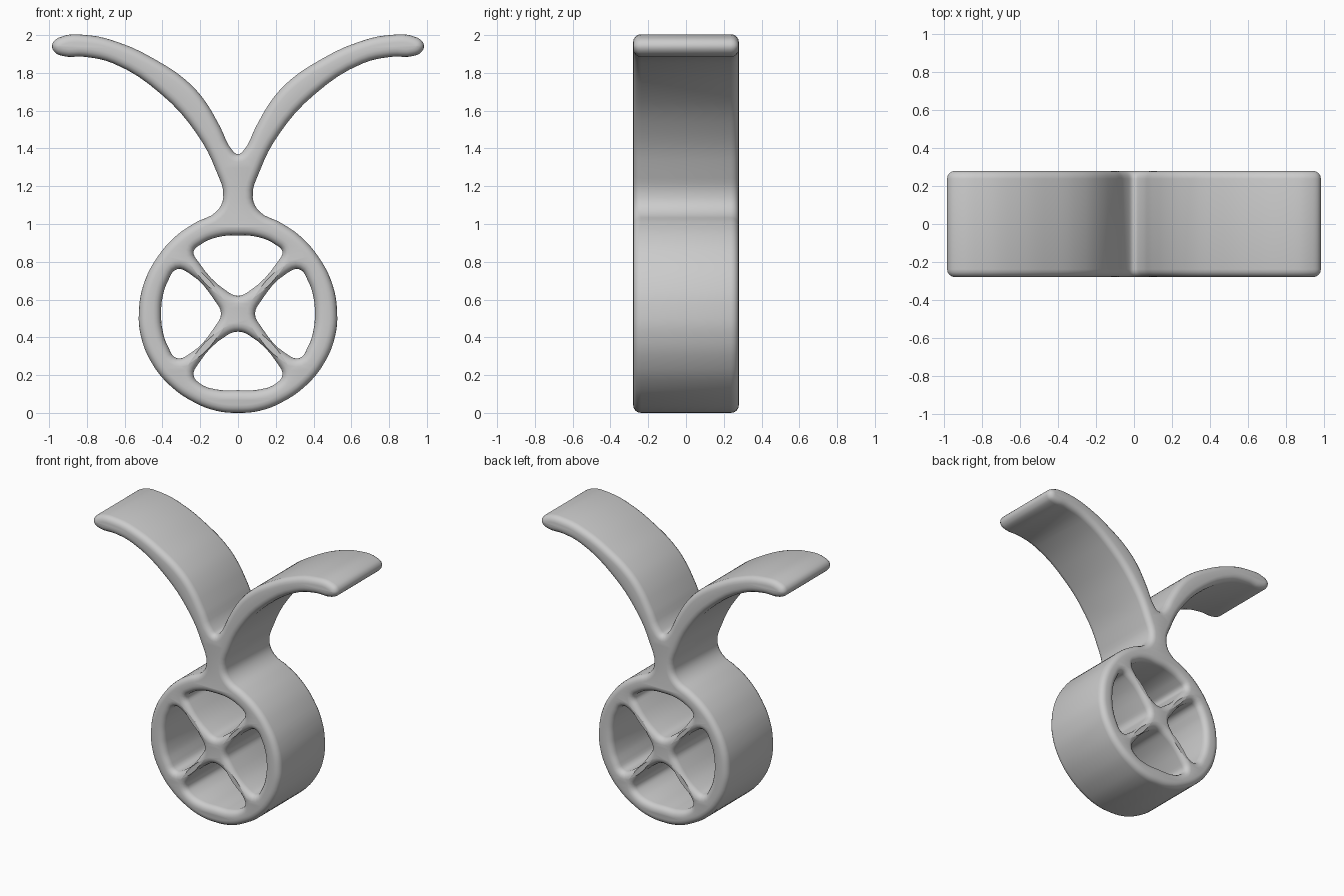
import bpy
import math

cube = bpy.data.objects.get("Cube")
if cube:
    bpy.data.objects.remove(cube, do_unlink=True)

HALF_DEPTH = 0.28
ROUND = 0.042

grey = bpy.data.materials.new("light grey")
grey.use_nodes = True
grey.diffuse_color = (0.6, 0.6, 0.6, 1)
grey.node_tree.nodes["Principled BSDF"].inputs["Base Color"].default_value = (0.6, 0.6, 0.6, 1)


def mirror_x(half):
    """Close a half outline whose first and last points lie on the centre line."""
    return half + [(-x, z) for x, z in reversed(half[1:-1])]


def mirror_z(half, mid):
    """Close a half outline whose first and last points lie at height mid."""
    return half + [(x, 2 * mid - z) for x, z in reversed(half[1:-1])]


def add_loop(curve, points):
    spline = curve.splines.new("BEZIER")
    spline.bezier_points.add(len(points) - 1)
    spline.use_cyclic_u = True
    spline.resolution_u = 4
    for bp, (x, z) in zip(spline.bezier_points, points):
        bp.co = (x, z, 0)
        bp.handle_left_type = bp.handle_right_type = "AUTO"


# Outer outline: wheel rim, neck, curved wing, notch between the wings
outline = mirror_x([
    (0, 0), (0.11, 0.01), (0.23, 0.055), (0.36, 0.145), (0.46, 0.27),
    (0.515, 0.41), (0.525, 0.53), (0.5, 0.68), (0.43, 0.82), (0.33, 0.935),
    (0.22, 1.01), (0.115, 1.065), (0.078, 1.14), (0.115, 1.28), (0.22, 1.48),
    (0.41, 1.69), (0.66, 1.85), (0.81, 1.885), (0.93, 1.89), (0.975, 1.915),
    (0.982, 1.955), (0.94, 1.99), (0.8, 2.0), (0.62, 1.957), (0.42, 1.86),
    (0.28, 1.765), (0.185, 1.665), (0.095, 1.515), (0.03, 1.39), (0, 1.37)])

# Four openings left between the crossed spokes
top_hole = mirror_x([(0, 0.94), (0.11, 0.93), (0.2, 0.89), (0.235, 0.855),
                     (0.21, 0.8), (0.06, 0.645), (0, 0.62)])
bottom_hole = mirror_x([(0, 0.12), (0.12, 0.125), (0.2, 0.155), (0.235, 0.2),
                        (0.21, 0.26), (0.06, 0.41), (0, 0.43)])
side_hole = mirror_z([(0.09, 0.525), (0.12, 0.59), (0.26, 0.74), (0.325, 0.76),
                      (0.37, 0.7), (0.4, 0.61), (0.407, 0.525)], 0.525)
other_side_hole = [(-x, z) for x, z in side_hole]

curve = bpy.data.curves.new("winged_wheel", "CURVE")
curve.dimensions = "2D"
curve.fill_mode = "BOTH"
for loop in (outline, top_hole, bottom_hole, side_hole, other_side_hole):
    add_loop(curve, loop)

# Full-depth extrusion with rounded rims kept inside the outline
curve.extrude = HALF_DEPTH - ROUND
curve.bevel_depth = ROUND
curve.offset = -ROUND
curve.bevel_resolution = 3
curve.materials.append(grey)

body = bpy.data.objects.new("winged_wheel", curve)
bpy.context.collection.objects.link(body)
body.rotation_euler.x = math.pi / 2

bpy.ops.object.select_all(action="DESELECT")
body.select_set(True)
bpy.context.view_layer.objects.active = body
bpy.ops.object.convert(target="MESH")
bpy.ops.object.transform_apply(location=False, rotation=True, scale=False)

# Weld cap seams so the shading flows around the rims
body = bpy.context.object
bpy.ops.object.mode_set(mode="EDIT")
bpy.ops.mesh.select_all(action="SELECT")
bpy.ops.mesh.remove_doubles(threshold=0.0005)
bpy.ops.mesh.normals_make_consistent(inside=False)
bpy.ops.object.mode_set(mode="OBJECT")
bpy.ops.object.shade_smooth_by_angle(angle=math.radians(50))
